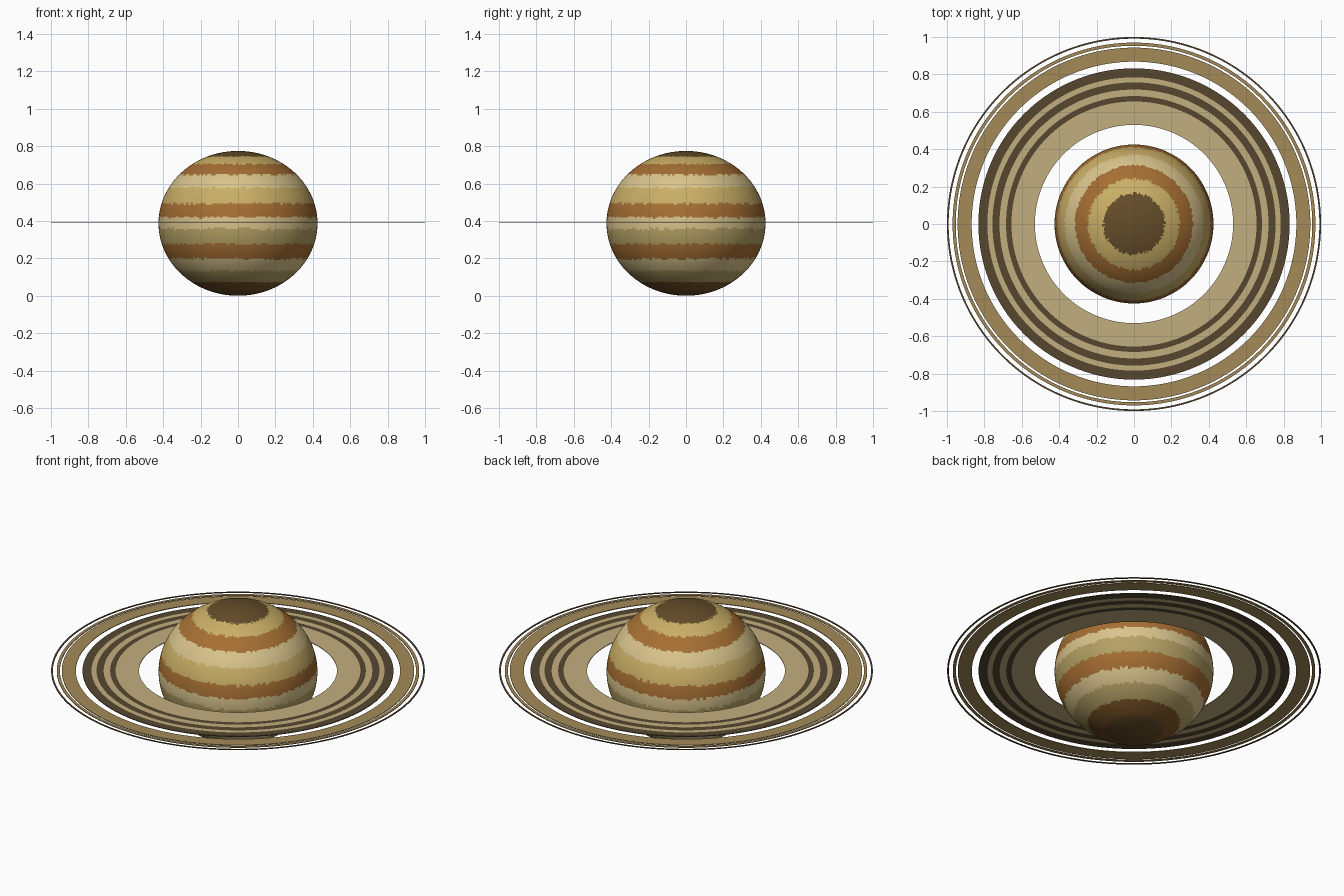
import bpy, bmesh, math, random

if "Cube" in bpy.data.objects:
    bpy.data.objects.remove(bpy.data.objects["Cube"])

random.seed(4)
R_EQ, R_POL = 0.425, 0.387      # oblate planet radii
RING_Z, RING_T = 0.39, 0.004    # ring plane height and thickness


def material(name, hex_code):
    # sRGB hex to linear viewport colour
    rgb = [int(hex_code[i:i + 2], 16) / 255 for i in (0, 2, 4)]
    lin = [c / 12.92 if c <= 0.04045 else ((c + 0.055) / 1.055) ** 2.4 for c in rgb]
    mat = bpy.data.materials.new(name)
    mat.diffuse_color = (*lin, 1)
    mat.use_nodes = True
    mat.node_tree.nodes["Principled BSDF"].inputs["Base Color"].default_value = mat.diffuse_color
    return mat


MATS = {
    "pole": material("pole_brown", "644D29"),
    "brown": material("deep_brown", "7C5526"),
    "orange": material("band_orange", "A66F33"),
    "gold": material("band_gold", "C9AE66"),
    "cream": material("band_cream", "D9C48C"),
    "olive": material("band_olive", "B5A265"),
    "tan": material("ring_tan", "C2AF7F"),
    "amber": material("ring_amber", "A38A57"),
    "dark": material("ring_dark", "56472F"),
}
KEYS = list(MATS)


def finish(bm, name):
    bmesh.ops.recalc_face_normals(bm, faces=bm.faces)
    mesh = bpy.data.meshes.new(name)
    bm.to_mesh(mesh)
    bm.free()
    for m in MATS.values():
        mesh.materials.append(m)
    obj = bpy.data.objects.new(name, mesh)
    bpy.context.collection.objects.link(obj)
    return obj


# Planet: squashed sphere, each face coloured by height with ragged band edges
BANDS = [(0.744, "pole"), (0.704, "gold"), (0.647, "orange"), (0.578, "cream"),
         (0.492, "gold"), (0.420, "orange"), (0.358, "cream"), (0.278, "olive"),
         (0.198, "orange"), (0.134, "cream"), (0.072, "olive"), (0.026, "brown"),
         (-1, "pole")]
SEG = 160
jitter = [[random.uniform(-0.007, 0.007) for _ in BANDS] for _ in range(SEG)]

bm = bmesh.new()
bmesh.ops.create_uvsphere(bm, u_segments=SEG, v_segments=160, radius=1)
for v in bm.verts:
    v.co = (v.co.x * R_EQ, v.co.y * R_EQ, (v.co.z + 1) * R_POL)
for f in bm.faces:
    c = f.calc_center_median()
    col = int((math.atan2(c.y, c.x) / math.tau + 1) * SEG) % SEG
    slope = math.hypot(c.x, c.y) / R_EQ      # less vertical jitter near the poles
    for i, (z, key) in enumerate(BANDS):
        if c.z > z + jitter[col][i] * slope:
            f.material_index = KEYS.index(key)
            break
    f.smooth = True
finish(bm, "planet")


def flat_ring(name, radii, keys, seg=192):
    # thin washer made of concentric coloured bands
    bm = bmesh.new()
    rows = []
    for r in radii:
        rows.append([[bm.verts.new((r * math.cos(math.tau * k / seg),
                                    r * math.sin(math.tau * k / seg),
                                    RING_Z + s * RING_T / 2)) for k in range(seg)]
                     for s in (1, -1)])

    def strip(a, b, key):
        for k in range(seg):
            n = (k + 1) % seg
            f = bm.faces.new((a[k], b[k], b[n], a[n]))
            f.material_index = KEYS.index(key)

    for i, key in enumerate(keys):
        strip(rows[i][0], rows[i + 1][0], key)
        strip(rows[i][1], rows[i + 1][1], key)
    strip(rows[0][0], rows[0][1], keys[0])       # inner rim
    strip(rows[-1][0], rows[-1][1], keys[-1])    # outer rim
    return finish(bm, name)


# Rings, from the inside out
flat_ring("inner_ring", [0.530, 0.655, 0.684, 0.719, 0.757, 0.784, 0.832],
          ["tan", "dark", "tan", "dark", "tan", "dark"])
flat_ring("middle_ring", [0.868, 0.943], ["amber"])
flat_ring("narrow_ring", [0.953, 0.970], ["amber"])
flat_ring("outer_ring", [0.991, 1.0], ["dark"])
